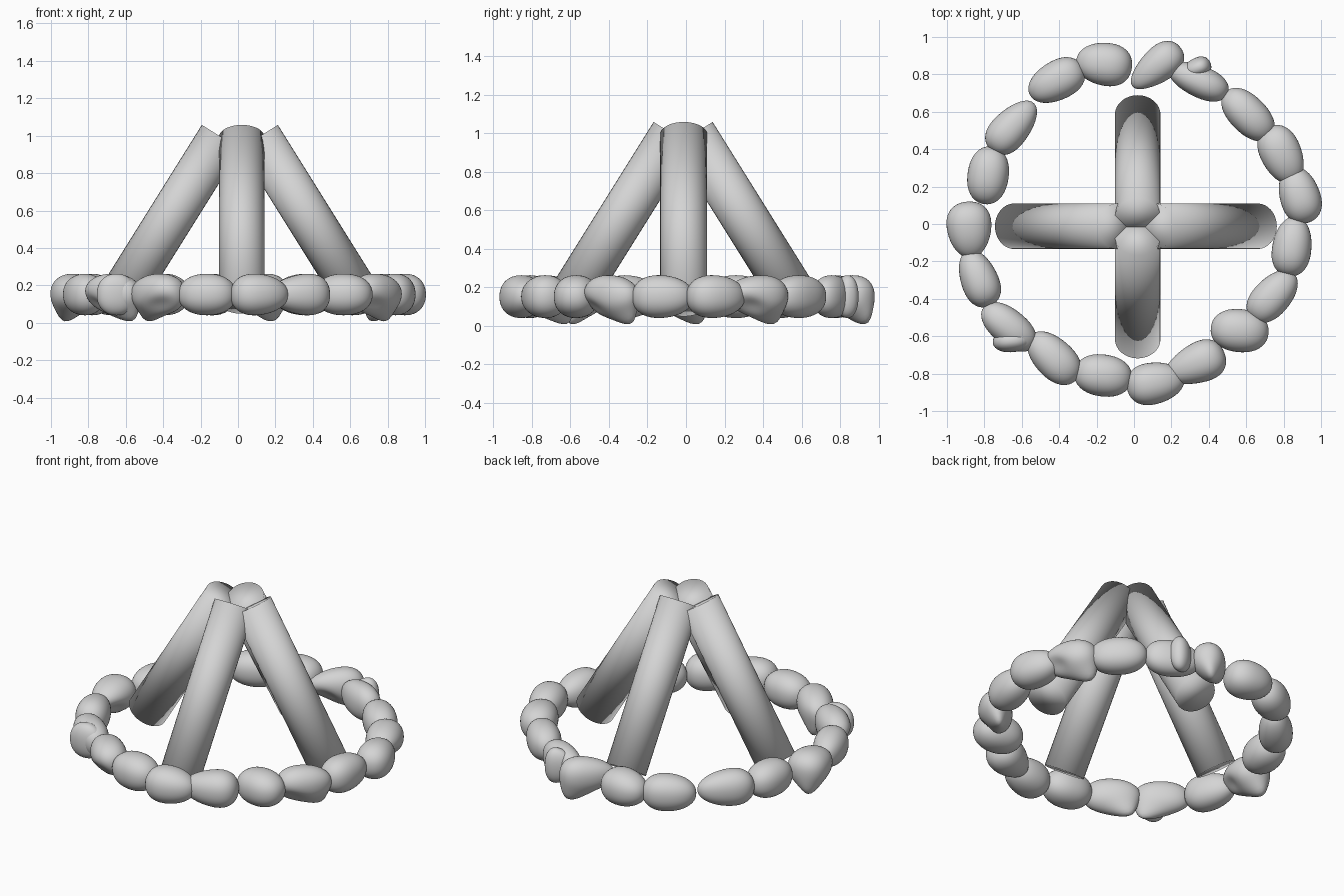
import bpy
import bmesh
from math import radians, exp
from mathutils import Vector, Matrix

default_cube = bpy.data.objects.get("Cube")
if default_cube:
    bpy.data.objects.remove(default_cube, do_unlink=True)

grey = bpy.data.materials.new("plain grey")
grey.use_nodes = True
grey.diffuse_color = (0.66, 0.66, 0.66, 1)
grey.node_tree.nodes["Principled BSDF"].inputs["Base Color"].default_value = grey.diffuse_color


def finish(name, bm, matrix):
    """Turn a bmesh into a smooth grey object placed by the matrix."""
    mesh = bpy.data.meshes.new(name)
    bm.transform(matrix)
    for face in bm.faces:
        face.smooth = True
    bm.to_mesh(mesh)
    bm.free()
    mesh.materials.append(grey)
    obj = bpy.data.objects.new(name, mesh)
    bpy.context.collection.objects.link(obj)


# Four leaning logs meeting at the top, smooth right over their flat ends
LOG_RADIUS, LOG_LENGTH, LOG_MIDDLE = 0.122, 1.038, 0.553
LEAN_RUN, LEAN_RISE = 0.55, 0.88


def add_log(name, side, distance, centre):
    bm = bmesh.new()
    bmesh.ops.create_cone(bm, cap_ends=True, segments=32, radius1=LOG_RADIUS,
                          radius2=LOG_RADIUS, depth=LOG_LENGTH)
    axis = Vector((0, 0, LEAN_RISE)) - side * LEAN_RUN
    place = centre + side * distance + Vector((0, 0, LOG_MIDDLE))
    turn = axis.to_track_quat('Z', 'Y').to_matrix().to_4x4()
    finish(name, bm, Matrix.Translation(place) @ turn)


for sign, end_x, end_y in ((1, "left", "back"), (-1, "right", "front")):
    add_log(end_x + "_log", Vector((sign, 0, 0)), 0.375, Vector((0.01, -0.012, 0)))
    add_log(end_y + "_log", Vector((0, sign, 0)), 0.325, Vector((0.02, -0.015, 0)))


# Ring of rounded stones
def pebble_point(p, taper, foot):
    """Shape a unit sphere point: plump oval, tapered along x, with an optional foot."""
    power = 2.2
    p = p / sum(abs(c) ** power for c in p) ** (1 / power)
    swell = 1 + taper * p.x
    p = Vector((p.x, p.y * swell, p.z * swell))
    if foot:
        toe = Vector((foot * 0.4, 0.2, -0.85))
        p += toe * 0.55 * exp(-(p - toe).length_squared / 0.25)
        dent = Vector((-foot * 0.5, -0.6, -0.6))
        p -= dent * 0.3 * exp(-(p - dent).length_squared / 0.3)
    return p


def add_stone(name, x, y, half_length, half_width, angle, taper, foot):
    bm = bmesh.new()
    bmesh.ops.create_icosphere(bm, subdivisions=4, radius=1)
    for v in bm.verts:
        v.co = pebble_point(v.co, taper, foot)
    # Fit the shaped pebble exactly into its box
    bottom = 0.008 if foot else 0.04
    box = ((-half_length, half_length), (-half_width, half_width), (bottom, 0.262))
    for i, (low, high) in enumerate(box):
        values = [v.co[i] for v in bm.verts]
        start, span = min(values), max(values) - min(values)
        for v in bm.verts:
            v.co[i] = low + (v.co[i] - start) / span * (high - low)
    finish(name, bm, Matrix.Translation((x, y, 0)) @ Matrix.Rotation(radians(angle), 4, 'Z'))


# x, y, half length, half width, angle, taper, foot side
stones = (
    (-.16, .855, .15, .115, -8, .1, 0),
    (-.415, .765, .16, .105, 28, .1, 0),
    (-.65, .52, .17, .1, 48, -.2, 0),
    (-.78, .26, .155, .11, 82, 0, 0),
    (-.88, -.03, .15, .12, 95, .15, 1),
    (-.83, -.29, .16, .1, 112, -.15, 0),
    (-.67, -.55, .17, .095, -38, 0, 1),
    (-.43, -.715, .17, .105, -45, .1, -1),
    (-.165, -.81, .155, .112, -8, 0, 0),
    (.115, -.85, .155, .112, 10, -.15, 0),
    (.325, -.75, .17, .11, 22, .3, 0),
    (.565, -.57, .155, .115, -6, 0, 0),
    (.742, -.385, .165, .1, 48, -.1, 1),
    (.845, -.12, .16, .105, 82, -.1, 0),
    (.885, .155, .155, .108, 108, -.1, 0),
    (.79, .37, .165, .11, 116, .1, 1),
    (.61, .585, .17, .1, -45, 0, 0),
    (.345, .765, .17, .085, -24, .1, 0),
    (.12, .84, .165, .095, 40, .25, 1),
)
for number, stone in enumerate(stones, 1):
    add_stone("ring_stone_%d" % number, *stone)

# Broken lumps merging into two of the stones
add_stone("back_lump", .33, .83, .085, .055, 22, .2, 0)
add_stone("front_lump", -.65, -.625, .105, .06, 5, 0, 0)
